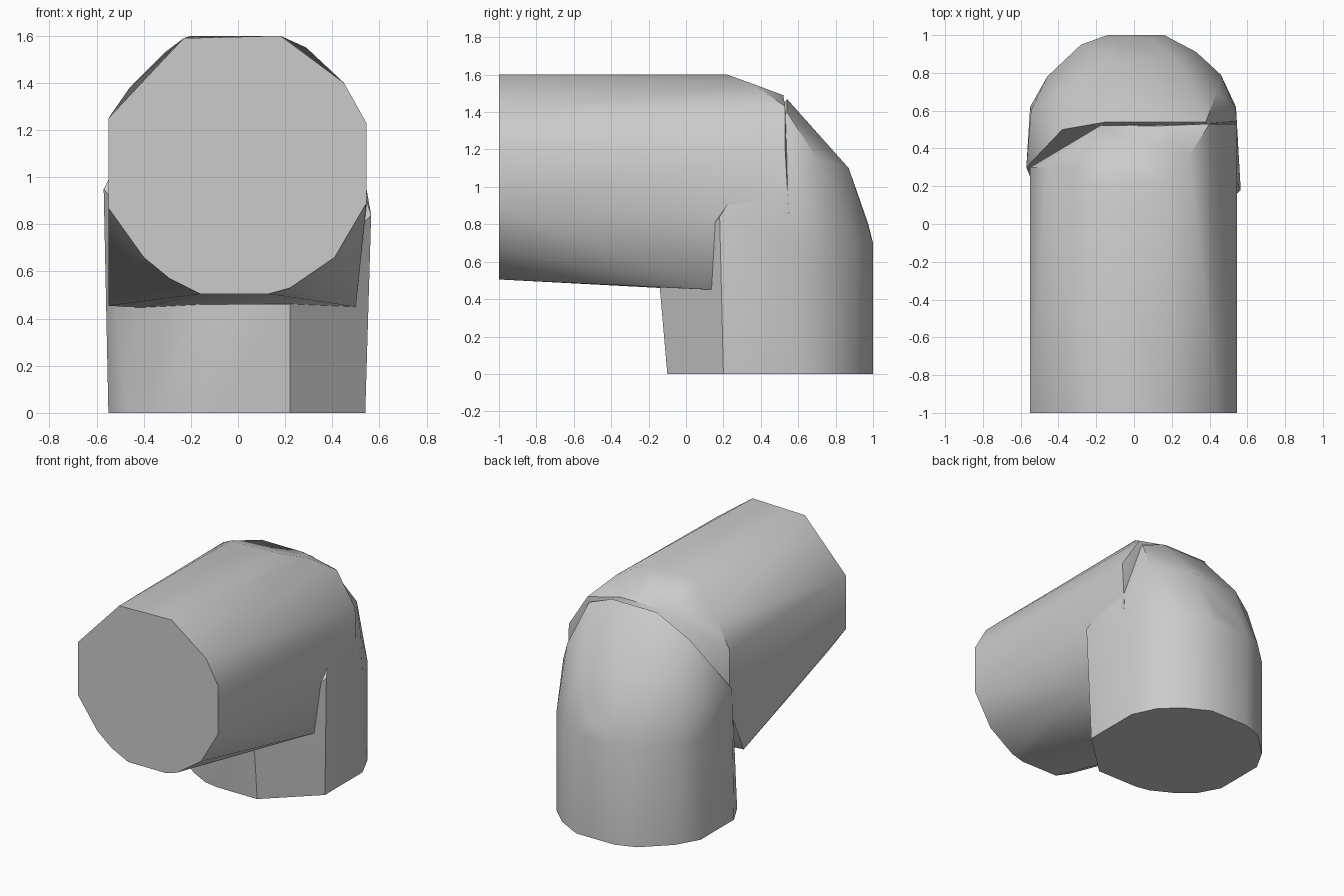
import bpy, bmesh, math

cube = bpy.data.objects.get("Cube")
if cube:
    bpy.data.objects.remove(cube, do_unlink=True)

# Single grey material
grey = bpy.data.materials.new("plain grey")
grey.use_nodes = True
color = (0.6, 0.6, 0.6, 1)
grey.diffuse_color = color
grey.node_tree.nodes["Principled BSDF"].inputs["Base Color"].default_value = color


def hull(name, points):
    """Faceted convex body around the given points, smooth with sharp rims."""
    bm = bmesh.new()
    for p in points:
        bm.verts.new(p)
    res = bmesh.ops.convex_hull(bm, input=bm.verts[:])
    loose = {g for g in res["geom_interior"] + res["geom_unused"]
             if isinstance(g, bmesh.types.BMVert)}
    bmesh.ops.delete(bm, geom=list(loose), context="VERTS")
    bmesh.ops.dissolve_limit(bm, angle_limit=math.radians(0.5),
                             verts=bm.verts[:], edges=bm.edges[:])
    bmesh.ops.recalc_face_normals(bm, faces=bm.faces[:])
    mesh = bpy.data.meshes.new(name)
    bm.to_mesh(mesh)
    bm.free()
    mesh.materials.append(grey)
    obj = bpy.data.objects.new(name, mesh)
    bpy.context.collection.objects.link(obj)
    bpy.ops.object.select_all(action="DESELECT")
    obj.select_set(True)
    bpy.context.view_layer.objects.active = obj
    bpy.ops.object.shade_smooth_by_angle(angle=math.radians(35))
    return obj


# Horizontal arm: flat front outline (x, z), then the cut end at the bend
front = [(-.55, 1.25), (-.23, 1.59), (.18, 1.6), (.45, 1.4), (.545, 1.23),
         (.545, .89), (.41, .66), (.22, .53), (.13, .505), (-.16, .505),
         (-.29, .57), (-.4, .66), (-.55, .87)]
arm_end = [(-.2, .2, 1.6), (.17, .22, 1.6), (-.31, .28, 1.53), (-.46, .3, 1.38),
           (.29, .36, 1.55), (-.18, .52, 1.49), (.15, .52, 1.49), (.4, .53, 1.43),
           (.545, .53, 1.2), (.545, .55, .85), (-.55, .3, 1.22), (-.55, .3, .8),
           (.5, .14, .45), (-.41, .14, .445), (-.55, .14, .455)]
hull("horizontal_arm", [(x, -1, z) for x, z in front] + arm_end)

# Upright arm: base outline (x, y), flared waist, then the rounded elbow cap
back = [(.54, .62), (.46, .79), (.33, .91), (.16, 1), (-.14, 1),
        (-.28, .95), (-.46, .78), (-.55, .62)]
nose = [(-.55, .25), (-.47, .1), (-.35, 0), (-.2, -.08), (-.1, -.1),
        (.22, -.1), (.54, .2)]
elbow = [(-.15, -.14, .46), (.22, -.14, .46), (.565, .18, .84), (-.57, .3, .95),
         (.54, .6, .98), (-.545, .6, .95), (.22, .87, 1.1), (-.15, .87, 1.1),
         (-.4, .7, 1.1), (.44, .7, 1.15), (-.15, .54, 1.47), (.2, .54, 1.47),
         (.38, .54, 1.4), (-.38, .5, 1.32), (.1, .975, .8), (-.1, .975, .8)]
hull("upright_arm", [(x, y, 0) for x, y in back + nose]
     + [(x, y, .7) for x, y in back] + elbow)
